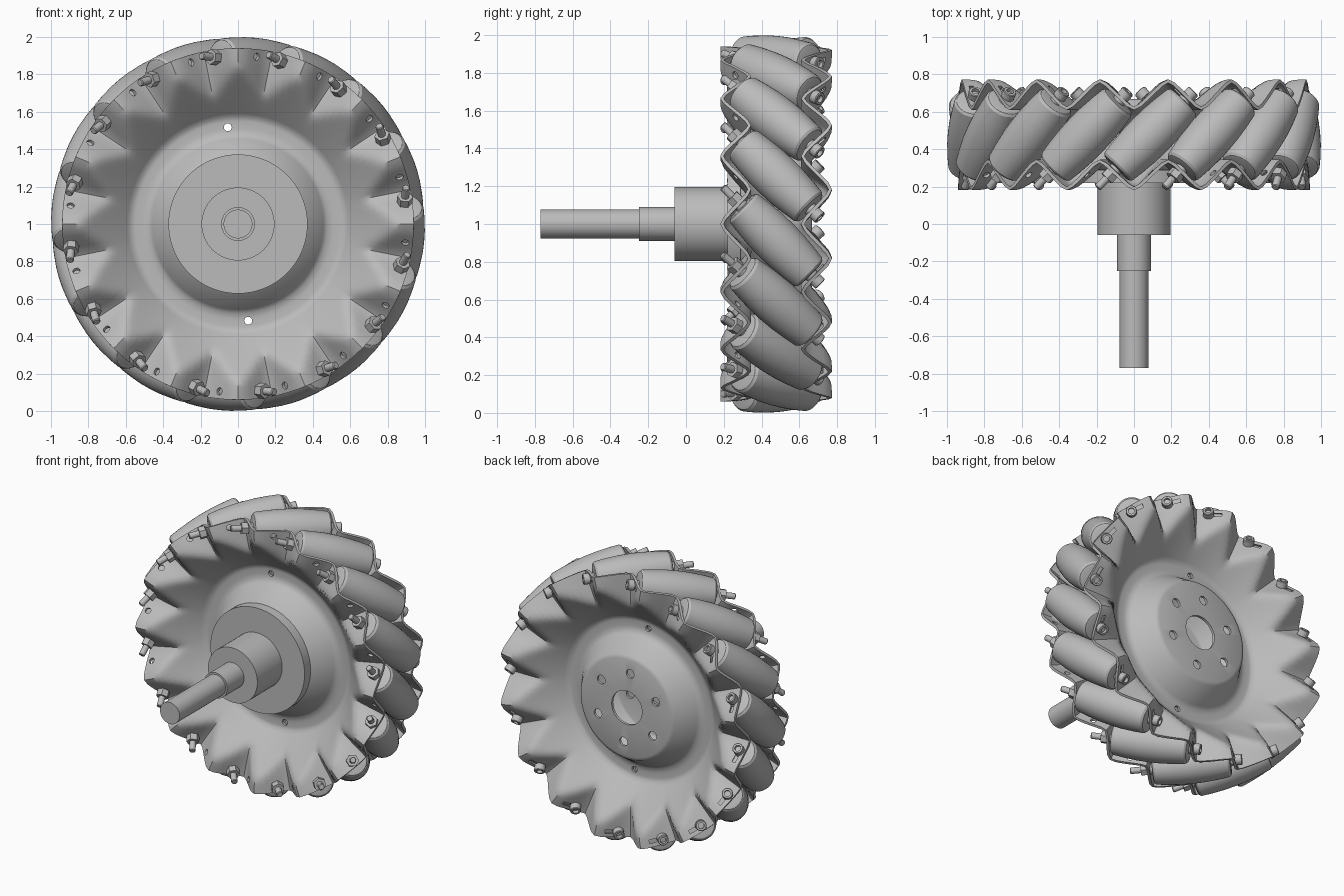
import bpy, bmesh, math
from mathutils import Matrix, Vector

if "Cube" in bpy.data.objects:
    bpy.data.objects.remove(bpy.data.objects["Cube"])

COUNT = 16                      # rollers around the wheel
STEP = 2 * math.pi / COUNT
MID_Y = 0.477                   # middle plane of the wheel
TILT = Vector((0.707, 0.707))   # roller axis: tangential and axial parts
HUB = Vector((0, 0, 1))
RIM_DEPTH = 0.262               # mean depth of the zigzag rim
ZIGZAG = 0.073                  # half height of the zigzag

grey = bpy.data.materials.new("metal_grey")
grey.use_nodes = True
grey.diffuse_color = (0.5, 0.5, 0.5, 1)
grey.node_tree.nodes["Principled BSDF"].inputs["Base Color"].default_value = (0.5, 0.5, 0.5, 1)


def add_object(name, mesh, matrix=None):
    obj = bpy.data.objects.new(name, mesh)
    bpy.context.collection.objects.link(obj)
    if matrix:
        obj.matrix_world = matrix
    return obj


def smooth(obj, angle=30):
    bpy.ops.object.select_all(action='DESELECT')
    obj.select_set(True)
    bpy.context.view_layer.objects.active = obj
    bpy.ops.object.shade_smooth_by_angle(angle=math.radians(angle))


def lathe(bm, profile, segs, matrix=None):
    """Turn (radius, height) points around z, closing the ends."""
    rings = []
    for r, h in profile:
        rings.append([bm.verts.new((r * math.cos(2 * math.pi * i / segs),
                                    r * math.sin(2 * math.pi * i / segs), h))
                      for i in range(segs)])
    for a, b in zip(rings, rings[1:]):
        for i in range(segs):
            j = (i + 1) % segs
            bm.faces.new((a[i], a[j], b[j], b[i]))
    bm.faces.new(rings[0][::-1])
    bm.faces.new(rings[-1])
    if matrix:
        bmesh.ops.transform(bm, matrix=matrix, verts=[v for ring in rings for v in ring])


def turned_mesh(name, *parts):
    bm = bmesh.new()
    for profile, segs in parts:
        lathe(bm, profile, segs)
    bmesh.ops.recalc_face_normals(bm, faces=bm.faces)
    mesh = bpy.data.meshes.new(name)
    bm.to_mesh(mesh)
    bm.free()
    mesh.materials.append(grey)
    return mesh


def axis_frame(angle, radius, y, sign=1):
    """Matrix whose z follows the tilted axis at a point on the wheel."""
    radial = Vector((math.cos(angle), 0, math.sin(angle)))
    tangent = Vector((math.sin(angle), 0, -math.cos(angle)))
    z = (tangent * TILT.x * sign + Vector((0, TILT.y, 0))).normalized()
    rot = Matrix((radial, z.cross(radial), z)).transposed().to_4x4()
    return Matrix.Translation(HUB + radial * radius + Vector((0, y, 0))) @ rot


# Side plates: raised cap, flat seat where the plates meet, then a flaring bowl
CAP = [(0.12, 0.295), (0.345, 0.295), (0.365, 0.303), (0.45, 0.435),
       (0.475, 0.457), (0.51, 0.46), (0.55, 0.46)]
BOWL = [(0.575 + 0.365 * i / 16) for i in range(17)]


def bowl_depth(r, wave):
    """Cone wall blended softly into the zigzag rim."""
    wall = 0.455 - (r - 0.575) * 0.98
    rim = RIM_DEPTH - ZIGZAG * wave
    return (wall + rim + math.hypot(wall - rim, 0.022)) / 2


def side_plate(name, side):
    bm = bmesh.new()
    segs = COUNT * 12
    rings = []
    for r, depth in CAP + [(r, None) for r in BOWL]:
        ring = []
        for i in range(segs):
            a = 2 * math.pi * i / segs
            wave = side * math.asin(0.93 * math.cos(COUNT * a)) / math.asin(0.93)
            d = bowl_depth(r, wave) if depth is None else depth
            ring.append(bm.verts.new((r * math.cos(a), MID_Y - side * (MID_Y - d),
                                      1 + r * math.sin(a))))
        rings.append(ring)
    for a, b in zip(rings, rings[1:]):
        for i in range(segs):
            j = (i + 1) % segs
            bm.faces.new((a[i], a[j], b[j], b[i]))
    mesh = bpy.data.meshes.new(name)
    bm.to_mesh(mesh)
    bm.free()
    mesh.materials.append(grey)
    obj = add_object(name, mesh)
    solid = obj.modifiers.new("thickness", 'SOLIDIFY')
    solid.thickness = 0.018
    solid.offset = 0
    return obj


plates = [side_plate("front_plate", 1), side_plate("back_plate", -1)]

# Cutter for all plate holes
bm = bmesh.new()
along_y = Matrix.Rotation(math.radians(-90), 4, 'X')


def drill(radius, place, angle):
    offset = HUB + Vector((place * math.cos(angle), 0, place * math.sin(angle)))
    lathe(bm, [(radius, 0.05), (radius, 0.95)], 16, Matrix.Translation(offset) @ along_y)


start = math.radians(96)
for k in range(6):
    drill(0.031, 0.25, start + k * math.pi / 3)
for k in range(2):
    drill(0.021, 0.52, start + k * math.pi)
for k in range(COUNT):
    for y, turn in ((RIM_DEPTH, 0.72), (2 * MID_Y - RIM_DEPTH, 0.28)):
        frame = axis_frame((k + turn) * STEP, 0.9, y, -1)
        lathe(bm, [(0.02, -0.05), (0.02, 0.05)], 12, frame)
bmesh.ops.recalc_face_normals(bm, faces=bm.faces)
cut_mesh = bpy.data.meshes.new("hole_cutter")
bm.to_mesh(cut_mesh)
bm.free()
cutter = add_object("hole_cutter", cut_mesh)
cutter.hide_render = True

for plate in plates:
    cut = plate.modifiers.new("holes", 'BOOLEAN')
    cut.operation = 'DIFFERENCE'
    cut.solver = 'EXACT'
    cut.object = cutter
bpy.context.view_layer.update()
graph = bpy.context.evaluated_depsgraph_get()
baked = [bpy.data.meshes.new_from_object(p.evaluated_get(graph)) for p in plates]
for plate, mesh in zip(plates, baked):
    plate.modifiers.clear()
    plate.data = mesh
    smooth(plate, 40)
bpy.data.objects.remove(cutter)

# Rollers (barrels that meet the wheel's outer circle) with bolts and nuts
barrel = [(0.08, -0.255), (0.095, -0.251), (0.106, -0.238), (0.115, -0.17), (0.123, -0.08)]
barrel += [(0.125, 0)] + [(r, -h) for r, h in reversed(barrel)]
roller_mesh = turned_mesh("roller", (barrel, 40))
bolt_mesh = turned_mesh(
    "bolt",
    ([(0.017, -0.4), (0.021, -0.395), (0.021, 0.29)], 16),
    ([(0.036, 0.285), (0.036, 0.326), (0.032, 0.33), (0.02, 0.33), (0.02, 0.308)], 18))
nut_mesh = turned_mesh("nut", ([(0.042, -0.33), (0.042, -0.285)], 6))
spacer_mesh = turned_mesh("spacer", ([(0.036, -0.27), (0.036, 0.27)], 16))
for k in range(COUNT):
    frame = axis_frame((k - 0.25) * STEP, 0.875, MID_Y)
    for mesh in (roller_mesh, bolt_mesh, nut_mesh, spacer_mesh):
        obj = add_object(f"{mesh.name}_{k + 1}", mesh, frame)
        if k == 0:
            smooth(obj)

# Flange, hub and stepped drive shaft
for name, radius, y0, y1 in (("flange", 0.372, 0.22, 0.288), ("hub", 0.195, -0.06, 0.27),
                             ("shaft_collar", 0.09, -0.25, 0), ("drive_shaft", 0.077, -0.77, -0.2)):
    mesh = turned_mesh(name, ([(radius, y0), (radius, y1)], 64))
    smooth(add_object(name, mesh, Matrix.Translation(HUB) @ along_y))
